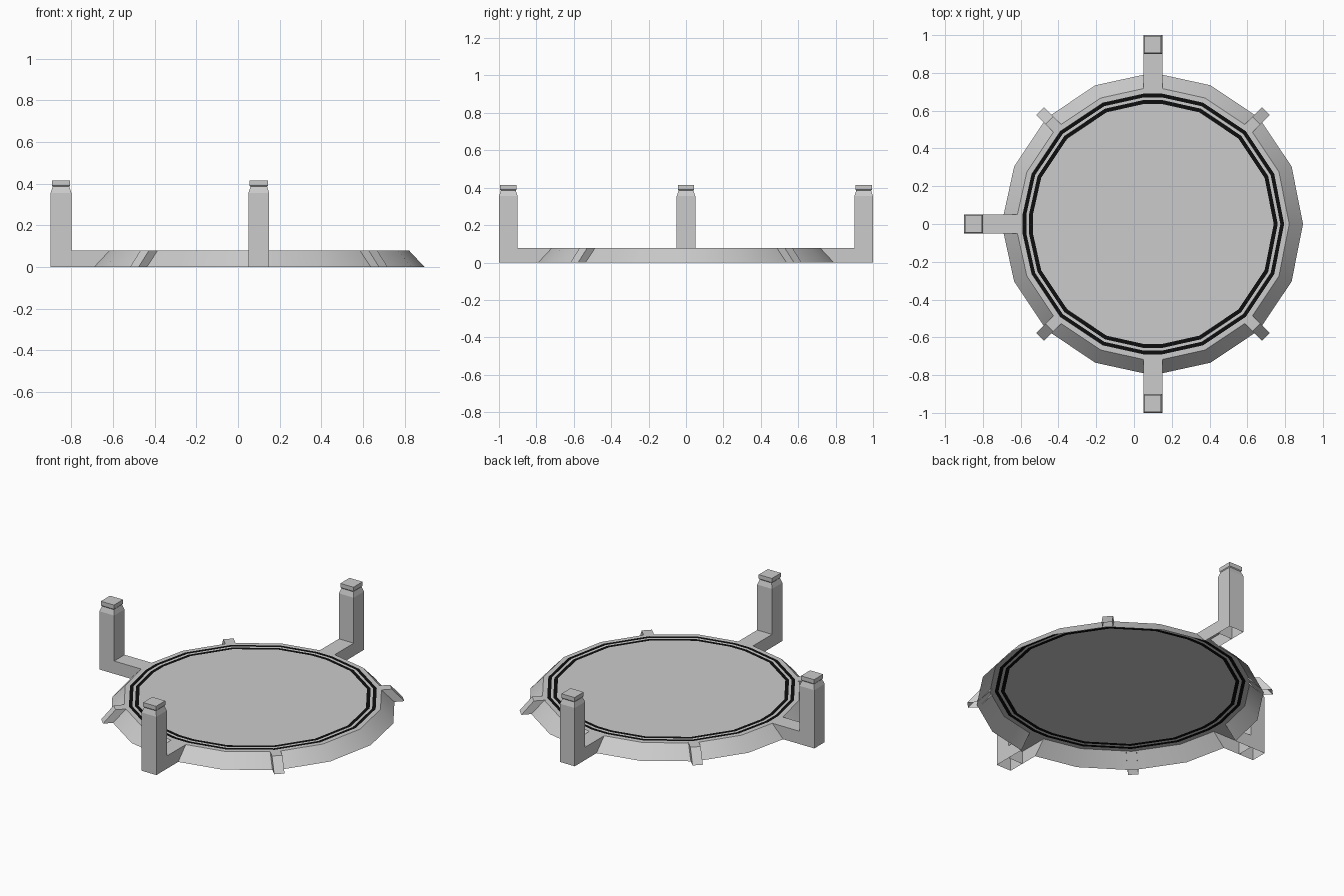
import bpy, math
from mathutils import Matrix

if "Cube" in bpy.data.objects:
    bpy.data.objects.remove(bpy.data.objects["Cube"])

CX, H, W = 0.1, 0.078, 0.05      # disc centre, rim height, arm half width
black = bpy.data.materials.new("black")
black.diffuse_color = (0.004, 0.004, 0.004, 1)
black.use_nodes = True
black.node_tree.nodes["Principled BSDF"].inputs["Base Color"].default_value = black.diffuse_color


def make(name, verts, faces, mat=None, smooth=False):
    me = bpy.data.meshes.new(name)
    me.from_pydata(verts, [], faces)
    me.update()
    ob = bpy.data.objects.new(name, me)
    bpy.context.collection.objects.link(ob)
    if mat:
        me.materials.append(mat)
    if smooth:
        bpy.ops.object.select_all(action='DESELECT')
        ob.select_set(True)
        bpy.context.view_layer.objects.active = ob
        bpy.ops.object.shade_smooth_by_angle(angle=math.radians(30))
    return ob


def ring(r, z):
    """16-sided loop; the three corners at the arms are split to the arm width."""
    pts = []
    for i in range(16):
        a = i * math.pi / 8
        c, s = math.cos(a), math.sin(a)
        if i in (4, 8, 12):
            q = r - 0.005
            pts += [(CX + q * c + W * s, q * s - W * c, z),
                    (CX + q * c - W * s, q * s + W * c, z)]
        else:
            pts.append((CX + r * c, r * s, z))
    return pts


GAPS = (4, 9, 14)                # edges of the loop that open into arms


def band(name, r0, z0, r1, z1, skip=(), mat=None, smooth=False):
    a, b = ring(r0, z0), ring(r1, z1)
    n = len(a)
    faces = [(i, (i + 1) % n, n + (i + 1) % n, n + i) for i in range(n) if i not in skip]
    return make(name, a + b, faces, mat, smooth)


# Round platform: sloped skirt, flat lip, dark double inlay, centre plate
band("rim_skirt", 0.795, 0, 0.722, H, GAPS, smooth=True)
band("rim_lip", 0.722, H, 0.695, H)
band("outer_inlay", 0.695, H, 0.675, H, mat=black)
band("inlay_divider", 0.675, H, 0.661, H)
band("inner_inlay", 0.661, H, 0.640, H, mat=black)
plate = ring(0.640, H)
make("centre_plate", plate, [tuple(range(len(plate)))])


def square(x, h, z):
    return [(x - h, -h, z), (x + h, -h, z), (x + h, h, z), (x - h, h, z)]


def post(name, dist, rot):
    profile = [(0.05, 0), (0.05, 0.355), (0.04, 0.385), (0.044, 0.39), (0.044, 0.415)]
    verts, faces = [], []
    for h, z in profile:
        verts += square(dist, h, z)
    for k in range(len(profile) - 1):
        for i in range(4):
            j = (i + 1) % 4
            faces.append((4 * k + i, 4 * k + j, 4 * k + 4 + j, 4 * k + 4 + i))
    faces.append(tuple(range(len(verts) - 4, len(verts))))
    make(name, verts, faces).matrix_world = rot


def shell(name, profile, w, rot, end):
    """Open-bottomed bracket: profile = inner bottom, outer bottom, outer top, inner top."""
    verts = [(x, -w, z) for x, z in profile] + [(x, w, z) for x, z in profile]
    faces = [(0, 1, 2, 3), (7, 6, 5, 4), (3, 2, 6, 7)]
    if end:
        faces.append((1, 5, 6, 2))
    make(name, verts, faces).matrix_world = rot


def spin(deg):
    return Matrix.Translation((CX, 0, 0)) @ Matrix.Rotation(math.radians(deg), 4, 'Z')


# Three arms with upright posts
for side, deg in (("back", 90), ("left", 180), ("front", 270)):
    shell(side + "_arm", [(0.79, 0), (0.9, 0), (0.9, H), (0.717, H)], W, spin(deg), False)
    post(side + "_post", 0.95, spin(deg))

# Four small sloped fins on the diagonals
for i in range(4):
    shell(f"fin_{i + 1}", [(0.79, 0), (0.845, 0), (0.775, H + 0.001), (0.705, H + 0.001)],
          0.029, spin(45 + 90 * i), True)

# Left post sits closest to the edge of the platform, so the arms stay equal
